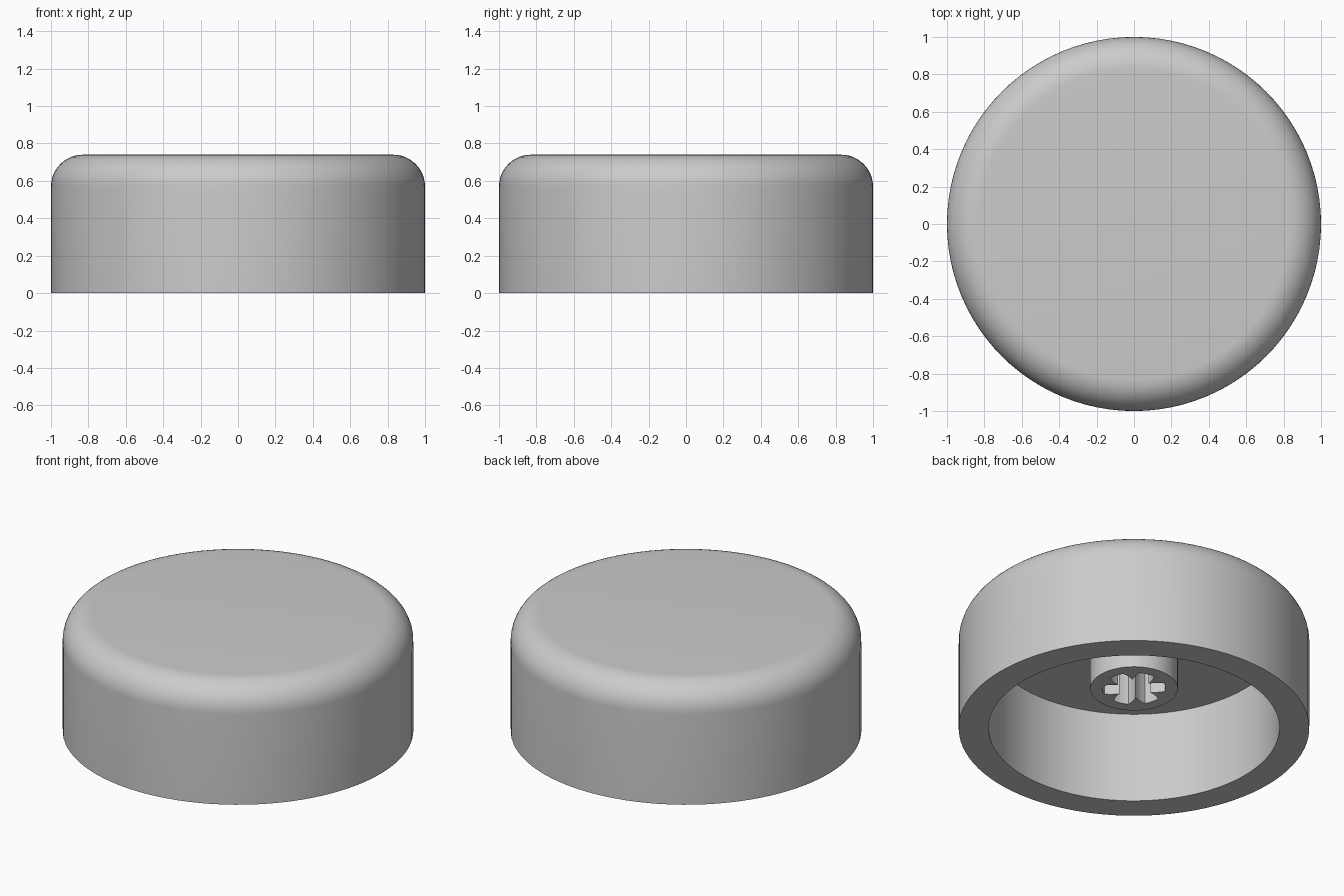
import bpy, bmesh, math

cube = bpy.data.objects.get("Cube")
if cube:
    bpy.data.objects.remove(cube, do_unlink=True)

SEGMENTS = 96
HEIGHT, FILLET = 0.74, 0.17
CAVITY_RADIUS, CEILING = 0.83, 0.57
POST_RADIUS, POST_BOTTOM = 0.25, 0.26
HOLE_RADIUS, RIB_RADIUS, RIBS = 0.18, 0.10, 6

grey = bpy.data.materials.new("light_grey")
grey.use_nodes = True
colour = (0.6, 0.6, 0.6, 1)
grey.diffuse_color = colour
grey.node_tree.nodes["Principled BSDF"].inputs["Base Color"].default_value = colour


def ring(bm, radius, z):
    """Closed ring of vertices; radius is a function of the step index."""
    verts = []
    for i in range(SEGMENTS):
        a = math.tau * i / SEGMENTS + math.pi / 4
        verts.append(bm.verts.new((radius(i) * math.cos(a), radius(i) * math.sin(a), z)))
    return verts


def bridge(bm, a, b):
    for i in range(SEGMENTS):
        j = (i + 1) % SEGMENTS
        bm.faces.new((a[i], a[j], b[j], b[i]))


def finish(bm, name):
    bmesh.ops.recalc_face_normals(bm, faces=bm.faces)
    mesh = bpy.data.meshes.new(name)
    bm.to_mesh(mesh)
    bm.free()
    obj = bpy.data.objects.new(name, mesh)
    bpy.context.collection.objects.link(obj)
    mesh.materials.append(grey)
    bpy.ops.object.select_all(action='DESELECT')
    obj.select_set(True)
    bpy.context.view_layer.objects.active = obj
    bpy.ops.object.shade_smooth_by_angle(angle=math.radians(30))


# Knob shell: cavity ceiling, inner wall, rim, outer wall, rounded shoulder, top
profile = [(CAVITY_RADIUS, CEILING), (CAVITY_RADIUS, 0), (1, 0)]
for k in range(13):
    t = math.pi / 2 * k / 12
    profile.append((1 - FILLET + FILLET * math.cos(t),
                    HEIGHT - FILLET + FILLET * math.sin(t)))
bm = bmesh.new()
rings = [ring(bm, lambda i, r=r: r, z) for r, z in profile]
for a, b in zip(rings, rings[1:]):
    bridge(bm, a, b)
bm.faces.new(rings[0])
bm.faces.new(rings[-1])
finish(bm, "knob_shell")


# Shaft post: tube with a ribbed hole, hanging from the ceiling
def hole_radius(i):
    period = SEGMENTS // RIBS
    offset = min(i % period, period - i % period)
    return min(HOLE_RADIUS, RIB_RADIUS + (HOLE_RADIUS - RIB_RADIUS) * offset / 4)


bm = bmesh.new()
top = CEILING + 0.01
loops = [ring(bm, lambda i: POST_RADIUS, top),
         ring(bm, lambda i: POST_RADIUS, POST_BOTTOM),
         ring(bm, hole_radius, POST_BOTTOM),
         ring(bm, hole_radius, top)]
for k in range(4):
    bridge(bm, loops[k], loops[(k + 1) % 4])
finish(bm, "shaft_post")
